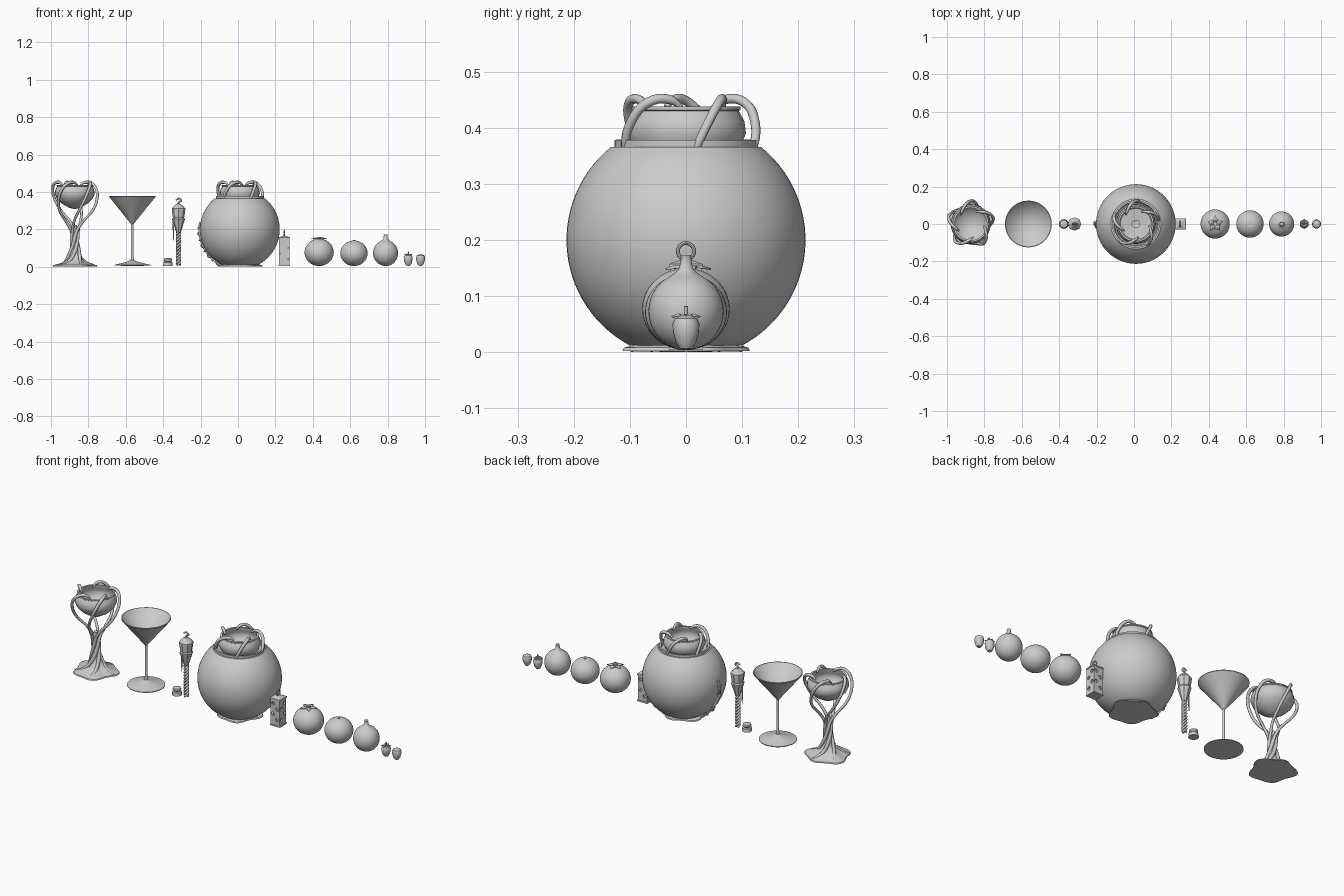
import bpy, bmesh, math
from mathutils import Vector, Matrix

if "Cube" in bpy.data.objects:
    bpy.data.objects.remove(bpy.data.objects["Cube"])

S, C, PI = math.sin, math.cos, math.pi


def finish(name, bm, angle=35):
    bmesh.ops.remove_doubles(bm, verts=bm.verts, dist=1e-5)
    bmesh.ops.recalc_face_normals(bm, faces=bm.faces)
    me = bpy.data.meshes.new(name)
    bm.to_mesh(me)
    bm.free()
    ob = bpy.data.objects.new(name, me)
    bpy.context.collection.objects.link(ob)
    if angle:
        bpy.ops.object.select_all(action='DESELECT')
        ob.select_set(True)
        bpy.context.view_layer.objects.active = ob
        bpy.ops.object.shade_smooth_by_angle(angle=math.radians(angle))
    return ob


def lathe(name, profile, x, n=48, wave=None, angle=35):
    # revolve (radius, height) points; wave varies radius around the axis
    bm = bmesh.new()
    rings = []
    for r, z in profile:
        rings.append([bm.verts.new((x + r * (wave(t) if wave else 1) * C(t),
                                    r * (wave(t) if wave else 1) * S(t), z))
                      for t in (2 * PI * i / n for i in range(n))])
    for a, b in zip(rings, rings[1:]):
        for i in range(n):
            j = (i + 1) % n
            bm.faces.new((a[i], a[j], b[j], b[i]))
    return finish(name, bm, angle)


def tube(name, pts, radius, taper=None):
    cu = bpy.data.curves.new(name, 'CURVE')
    cu.dimensions = '3D'
    cu.bevel_depth, cu.bevel_resolution, cu.resolution_u = radius, 2, 5
    cu.use_fill_caps = True
    sp = cu.splines.new('BEZIER')
    sp.bezier_points.add(len(pts) - 1)
    for i, (b, p) in enumerate(zip(sp.bezier_points, pts)):
        b.co = p
        b.handle_left_type = b.handle_right_type = 'AUTO'
        b.radius = taper[i] if taper else 1
    ob = bpy.data.objects.new(name, cu)
    bpy.context.collection.objects.link(ob)
    return ob


def ring(name, loc, R, r, rot=(0, 0, 0)):
    bpy.ops.mesh.primitive_torus_add(location=loc, rotation=rot, major_radius=R,
                                     minor_radius=r, major_segments=24, minor_segments=8)
    bpy.context.object.name = name
    bpy.ops.object.shade_smooth_by_angle()


def ball(r, z0, z1, dimple=0.0, n=20):
    zc, h = (z0 + z1) / 2, (z1 - z0) / 2
    pts = [(r * S(PI * i / n), zc - h * C(PI * i / n)) for i in range(n + 1)]
    pts[-1] = (0, z1 - dimple)
    return pts


def leaves(name, x, z, n, length, width, lift):
    # calyx of pointed leaves
    bm = bmesh.new()
    for k in range(n):
        rot = Matrix.Rotation(2 * PI * k / n + PI / 2, 3, 'Z')
        for s in (-1, 1):
            v = [bm.verts.new(rot @ Vector(p) + Vector((x, 0, z))) for p in
                 ((0, 0, 0), (length * .5, 0, lift), (length * .45, s * width, lift * .6),
                  (length, 0, lift * .2))]
            bm.faces.new((v[0], v[1], v[2]))
            bm.faces.new((v[1], v[3], v[2]))
    ob = finish(name, bm)
    m = ob.modifiers.new('thick', 'SOLIDIFY')
    m.thickness = .003


def goblet(x, tag):
    # root skirt, twisted trunk, bowl
    lathe(tag + '_root_base', [(0, 0), (.112, .002), (.109, .008), (.07, .02), (.04, .038), (.025, .07),
                               (.017, .12), (.016, .19), (.012, .22), (0, .225)], x, 40,
          lambda t: 1 + .08 * S(5 * t + .5) + .05 * S(3 * t))
    lathe(tag + '_bowl', [(0, .308), (.03, .315), (.068, .337), (.096, .365), (.107, .39),
                          (.104, .412), (.094, .43), (.097, .432), (.097, .438), (.087, .438),
                          (.087, .43), (.098, .41), (.1, .39), (.09, .368), (.06, .342), (0, .322)], x, 24)
    # five vines spiral up and curl over the rim as handles
    path = [(.105, .006, 0), (.055, .026, 15), (.026, .075, 50), (.017, .14, 115), (.021, .195, 165),
            (.05, .245, 195), (.095, .3, 212), (.12, .36, 224), (.123, .41, 235),
            (.107, .446, 250), (.083, .45, 268), (.072, .436, 282)]
    wid = [.7, 1, 1.1, 1, .9, .8, .8, .85, .9, .95, .9, .5]
    for k in range(5):
        pts = [(x + r * C(math.radians(a + 72 * k)), r * S(math.radians(a + 72 * k)), z)
               for r, z, a in path]
        tube(f'{tag}_vine_{k}', pts, .0092, wid)


goblet(-.873, 'goblet')
goblet(.01, 'inner_goblet')

# cocktail glass
lathe('cocktail_glass', [(0, .004), (.096, .006), (.096, .01), (.03, .026), (.009, .036), (.0065, .05),
                         (.0065, .228), (.125, .375), (.125, .379), (.122, .379), (0, .236)], -.565)

# big round bowl with collar
prof = [(0, .012)] + [(.213 * C(a), .2 + .213 * S(a)) for a in
                      (math.radians(-62 + i * 113 / 28) for i in range(29))]
prof += [(.127, .366), (.127, .378), (.118, .378), (.112, .365), (.02, .355)]
lathe('round_bowl', prof, .01, 64)

# small pot
lathe('small_pot', [(0, .004), (.026, .004), (.024, .022), (.018, .026), (.022, .032),
                    (.021, .042), (.012, .046), (0, .046)], -.375, 16)

# hanging ornament: faceted body, hook, twisted tail, side drip
ox = -.318
lathe('ornament_body', [(0, .175), (.013, .185), (.022, .215), (.035, .255), (.03, .262), (.036, .3),
                        (.036, .312), (.024, .325), (.012, .336), (0, .338)], ox, 8, angle=20)
tube('ornament_hook', [(ox, 0, .335), (ox, 0, .345), (ox + .014, 0, .353), (ox + .003, 0, .365),
                       (ox - .013, 0, .357)], .0045)
for k in range(3):
    tube(f'ornament_tail_{k}', [(ox + .009 * C(i * .9 + k * 2.094), .009 * S(i * .9 + k * 2.094),
                                 .01 + i * .175 / 24) for i in range(25)], .0055)
tube('ornament_drip', [(ox - .029, 0, .25), (ox - .027, 0, .2), (ox - .028, 0, .14)], .004, [1, 1, .5])

# garland hanging on the left of the round bowl
for i in range(8):
    a = math.radians(190 - 12 + i * 8.5)
    p = (.01 + .213 * C(a), .012 * S(i * 2.2), .2 + .213 * S(a))
    ring(f'garland_link_{i}', p, .011, .004, (PI / 2 if i % 2 else 0, -a, 0))
tube('garland_stem', [(.01 + .216 * C(a), .008 * S(a * 9), .2 + .216 * S(a)) for a in
                      (math.radians(170 + i * 9) for i in range(9))], .006)

# lantern box with cut openings
bpy.ops.mesh.primitive_cube_add(size=1, location=(.248, 0, .083))
box = bpy.context.object
box.name = 'lantern_box'
box.scale = (.056, .056, .146)
cuts = [(-.012, .04), (.013, .07), (-.012, .1), (.012, .128)]
for axis in (0, 1):
    for o, z in cuts:
        for s in (-1, 1):
            off = (s * .028, s * o) if axis else (s * o, s * .028)
            bpy.ops.mesh.primitive_cylinder_add(
                vertices=12, radius=.0095, depth=.016, location=(.248 + off[0], off[1], z),
                rotation=(0, PI / 2, 0) if axis else (PI / 2, 0, 0))
            c = bpy.context.object
            c.name = 'opening_cutter'
            c.hide_render = True
            c.hide_set(True)
            c.display_type = 'WIRE'
            m = box.modifiers.new('opening', 'BOOLEAN')
            m.object, m.operation, m.solver = c, 'DIFFERENCE', 'EXACT'
lathe('lantern_base', [(0, .004), (.043, .004), (.043, .012), (0, .012)], .248, 4,
      lambda t: 1, 0).data.transform(Matrix.Translation((.248, 0, 0)) @ Matrix.Rotation(PI / 4, 4, 'Z')
                                     @ Matrix.Translation((-.248, 0, 0)))
lathe('lantern_cap', [(0, .15), (.043, .15), (.043, .157), (.008, .166), (0, .166)], .248, 4,
      None, 0).data.transform(Matrix.Translation((.248, 0, 0)) @ Matrix.Rotation(PI / 4, 4, 'Z')
                              @ Matrix.Translation((-.248, 0, 0)))
ring('lantern_ring', (.248, 0, .18), .0145, .0035, (0, PI / 2, 0))

# round fruits
lathe('crowned_fruit', ball(.078, .004, .15), .434, 40)
leaves('crowned_fruit_leaves', .434, .148, 5, .045, .015, .008)
lathe('crowned_fruit_stem', [(0, .145), (.012, .148), (.01, .158), (0, .158)], .434, 10)
lathe('round_fruit', ball(.073, .004, .14, .004), .62, 40)
lathe('round_fruit_stem', [(.006, .134), (.005, .142), (0, .142)], .62, 8)
lathe('necked_fruit', ball(.067, .004, .142)[:-3] + [(.02, .141), (.012, .15), (.009, .168),
                                                     (.01, .172), (0, .172)], .789, 40)

# small berries
for nm, x in (('berry_with_leaves', .91), ('plain_berry', .976)):
    lathe(nm, [(0, .004), (.011, .007), (.018, .018), (.023, .035), (.024, .05), (.02, .06),
               (.01, .065), (0, .064)], x, 20)
leaves('berry_leaves', .91, .063, 6, .026, .007, .006)
tube('berry_stem', [(.91, 0, .062), (.911, 0, .072), (.912, 0, .082)], .0035)

# settle the lowest points on the floor
bpy.context.view_layer.update()
